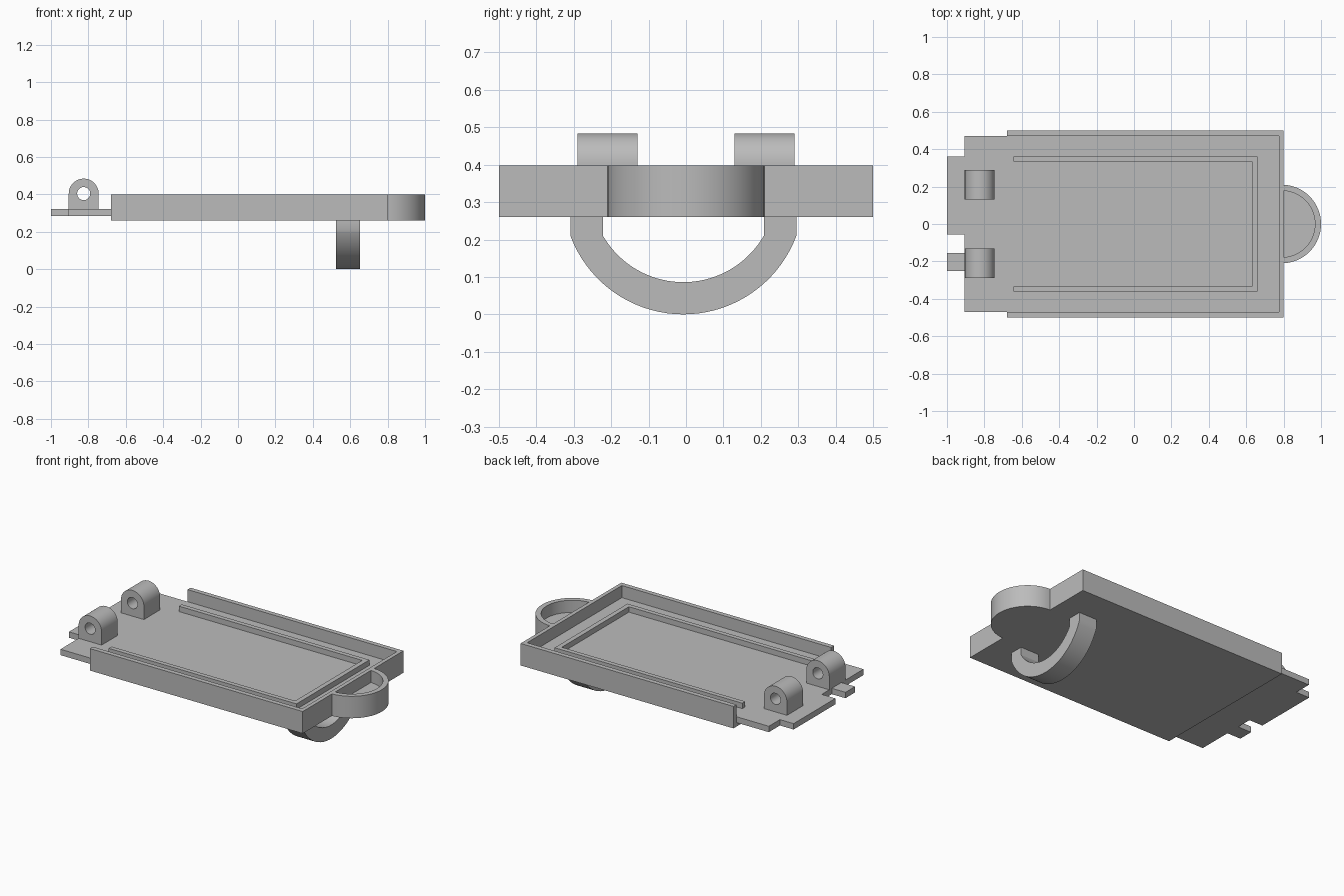
import bpy, bmesh, math

if "Cube" in bpy.data.objects:
    bpy.data.objects.remove(bpy.data.objects["Cube"])

grey = bpy.data.materials.new("plain grey")
grey.diffuse_color = (0.5, 0.5, 0.5, 1)
grey.use_nodes = True
grey.node_tree.nodes["Principled BSDF"].inputs["Base Color"].default_value = grey.diffuse_color

# which 3D point a profile point (u, v) at depth d becomes
PLANES = {
    "xy": lambda u, v, d: (u, v, d),
    "xz": lambda u, v, d: (u, d, v),
    "yz": lambda u, v, d: (d, u, v),
}


def finish(name, bm):
    bmesh.ops.recalc_face_normals(bm, faces=bm.faces[:])
    mesh = bpy.data.meshes.new(name)
    bm.to_mesh(mesh)
    bm.free()
    mesh.materials.append(grey)
    obj = bpy.data.objects.new(name, mesh)
    bpy.context.collection.objects.link(obj)
    bpy.ops.object.select_all(action="DESELECT")
    obj.select_set(True)
    bpy.context.view_layer.objects.active = obj
    bpy.ops.object.shade_smooth_by_angle(angle=math.radians(30))
    return obj


def slab(name, points, d0, d1, plane="xy"):
    """Extrude a closed outline between two depths."""
    bm = bmesh.new()
    lo, hi = ([bm.verts.new(PLANES[plane](u, v, d)) for u, v in points] for d in (d0, d1))
    bm.faces.new(lo)
    bm.faces.new(hi)
    n = len(points)
    for i in range(n):
        j = (i + 1) % n
        bm.faces.new((lo[i], lo[j], hi[j], hi[i]))
    return finish(name, bm)


def band(name, outer, inner, d0, d1, plane="xy", closed=False):
    """Extrude the strip between two matching paths."""
    bm = bmesh.new()
    rows = []
    for o, i in zip(outer, inner):
        rows.append([bm.verts.new(PLANES[plane](p[0], p[1], d))
                     for p, d in ((o, d0), (o, d1), (i, d1), (i, d0))])
    pairs = list(zip(rows, rows[1:]))
    if closed:
        pairs.append((rows[-1], rows[0]))
    else:
        bm.faces.new(rows[0])
        bm.faces.new(rows[-1])
    for a, b in pairs:
        for k in range(4):
            m = (k + 1) % 4
            bm.faces.new((a[k], a[m], b[m], b[k]))
    return finish(name, bm)


def u_path(x0, x1, y):
    return [(x0, -y), (x1, -y), (x1, y), (x0, y)]


def arc(cu, cv, r, a0, a1, n):
    return [(cu + r * math.cos(a0 + (a1 - a0) * i / n),
             cv + r * math.sin(a0 + (a1 - a0) * i / n)) for i in range(n + 1)]


BOTTOM, FLOOR, TOP = 0.26, 0.322, 0.398

# tray floor, and the thinner tabbed plate at the hinge end
slab("tray_floor", u_path(-0.68, 0.8, 0.5), BOTTOM, FLOOR)
slab("hinge_plate", [
    (-0.68, -0.47), (-0.68, 0.47), (-0.905, 0.47), (-0.905, 0.36), (-1, 0.36),
    (-1, -0.055), (-0.905, -0.055), (-0.905, -0.155), (-1, -0.155),
    (-1, -0.25), (-0.905, -0.25), (-0.905, -0.47)], 0.285, FLOOR)

# outer wall and low inner ridge, both open at the hinge end
band("outer_wall", u_path(-0.68, 0.8, 0.5), u_path(-0.68, 0.775, 0.47), FLOOR, TOP)
band("inner_ridge", u_path(-0.645, 0.66, 0.362), u_path(-0.645, 0.63, 0.333), FLOOR, 0.356)

# rounded finger grip with a floor
def half_round(r):
    a = math.acos(0.01 / r)
    return arc(0.79, 0, r, -a, a, 32)

band("grip_wall", half_round(0.21), half_round(0.178), BOTTOM, TOP)
slab("grip_floor", half_round(0.178), BOTTOM, FLOOR)

# curved handle under the tray
def handle_path(half, low):
    sag = 0.21 - low
    r = (half * half + sag * sag) / (2 * sag)
    a = math.asin(half / r)
    c = -0.007
    curve = arc(c, low + r, r, -math.pi / 2 - a, -math.pi / 2 + a, 36)
    return [(c - half, BOTTOM)] + curve + [(c + half, BOTTOM)]

band("under_handle", handle_path(0.302, 0.0), handle_path(0.215, 0.086), 0.525, 0.653, "yz")

# two hinge lugs: round above, square below, with a pin hole
R, CX, CZ, N = 0.08, -0.825, 0.404, 48
outline, hole = [], []
for i in range(N):
    c, s = math.cos(2 * math.pi * i / N), math.sin(2 * math.pi * i / N)
    hole.append((CX + 0.035 * c, CZ + 0.035 * s))
    if i <= N // 2:
        outline.append((CX + R * c, CZ + R * s))
    else:
        m = max(abs(c), abs(s))
        outline.append((CX + R * c / m, CZ + (CZ - FLOOR) * s / m))
for side, y0 in (("front", -0.29), ("back", 0.13)):
    band("hinge_lug_" + side, outline, hole, y0, y0 + 0.16, "xz", closed=True)
